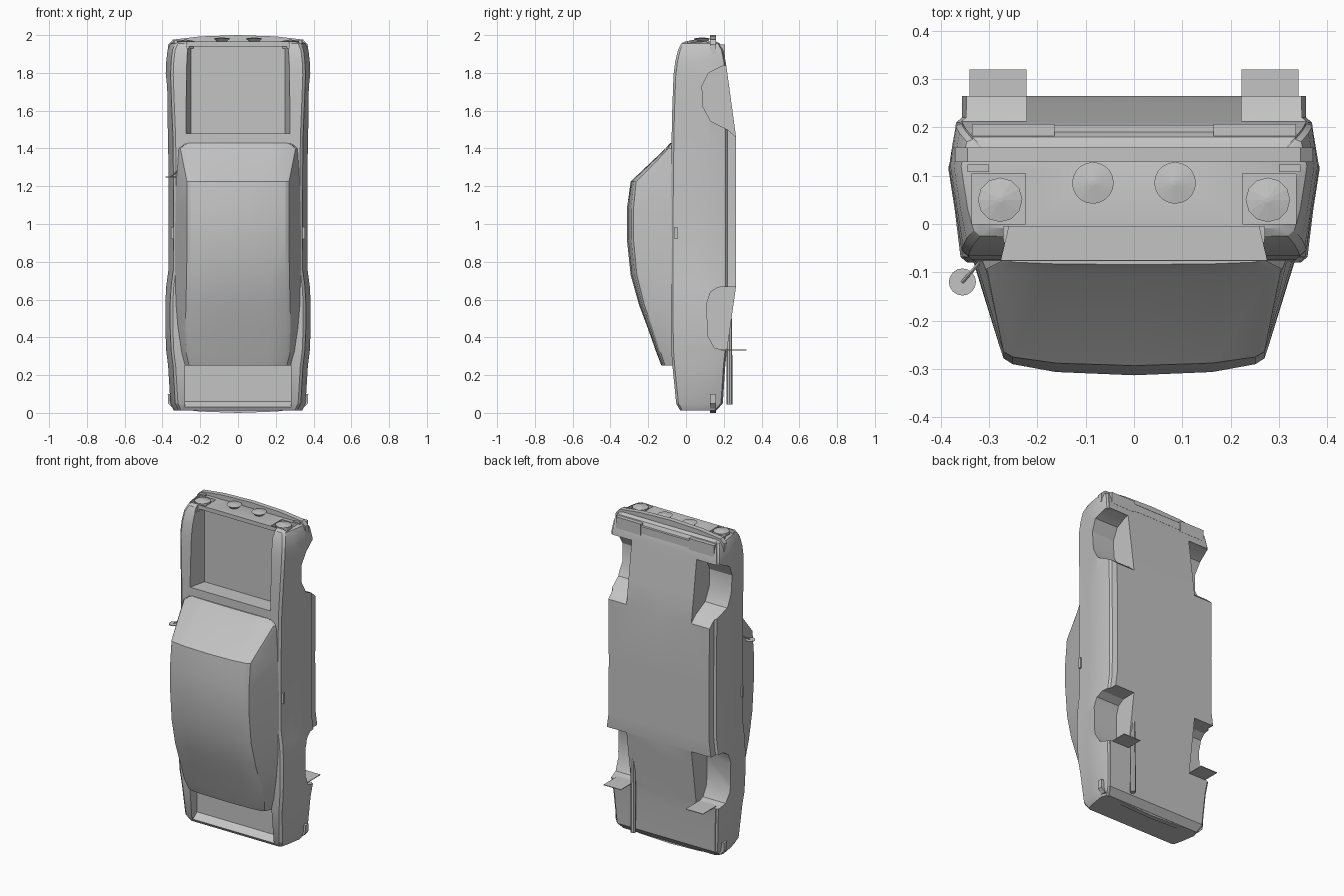
import bpy, bmesh, math
from mathutils import Vector

if "Cube" in bpy.data.objects:
    bpy.data.objects.remove(bpy.data.objects["Cube"])

GREY = bpy.data.materials.new("plain grey")
GREY.diffuse_color = (0.55, 0.55, 0.55, 1)
GREY.use_nodes = True
GREY.node_tree.nodes["Principled BSDF"].inputs["Base Color"].default_value = GREY.diffuse_color


def finish(bm, name, smooth=None):
    bmesh.ops.recalc_face_normals(bm, faces=bm.faces)
    me = bpy.data.meshes.new(name)
    bm.to_mesh(me)
    bm.free()
    ob = bpy.data.objects.new(name, me)
    bpy.context.collection.objects.link(ob)
    me.materials.append(GREY)
    if smooth:
        shade(ob, smooth)
    return ob


def shade(ob, angle):
    bpy.ops.object.select_all(action='DESELECT')
    ob.select_set(True)
    bpy.context.view_layer.objects.active = ob
    bpy.ops.object.shade_smooth_by_angle(angle=math.radians(angle))


def loft(name, stations, section, smooth=None):
    """Skin mirrored half sections; each half starts and ends on x = 0."""
    bm = bmesh.new()
    rings = []
    for st in stations:
        half = section(*st)
        pts = half + [(-x, y) for x, y in reversed(half[1:-1])]
        rings.append([bm.verts.new((x, y, st[0])) for x, y in pts])
    n = len(rings[0])
    for a, b in zip(rings, rings[1:]):
        for i in range(n):
            j = (i + 1) % n
            bm.faces.new((a[i], a[j], b[j], b[i]))
    bm.faces.new(rings[0])
    bm.faces.new(rings[-1])
    return finish(bm, name, smooth)


def prism(name, pts, lo, hi, axis='x'):
    """Extrude (y, z) points along x, or (x, z) points along y."""
    bm = bmesh.new()
    put = (lambda p, d: (d, p[0], p[1])) if axis == 'x' else (lambda p, d: (p[0], d, p[1]))
    a, b = ([bm.verts.new(put(p, d)) for p in pts] for d in (lo, hi))
    n = len(pts)
    for i in range(n):
        j = (i + 1) % n
        bm.faces.new((a[i], a[j], b[j], b[i]))
    bm.faces.new(a)
    bm.faces.new(b)
    return finish(bm, name)


def box(name, x, y, z):
    return prism(name, [(y[0], z[0]), (y[1], z[0]), (y[1], z[1]), (y[0], z[1])], x[0], x[1])


def rod(name, p, q, r1, r2, sides=12):
    p, q = Vector(p), Vector(q)
    bm = bmesh.new()
    bmesh.ops.create_cone(bm, cap_ends=True, segments=sides, radius1=r1, radius2=r2, depth=(q - p).length)
    bm.transform((q - p).to_track_quat('Z', 'Y').to_matrix().to_4x4())
    bmesh.ops.translate(bm, vec=(p + q) / 2, verts=bm.verts)
    return finish(bm, name)


def cut(ob, cutter):
    cutter.hide_render = True
    mod = ob.modifiers.new("cut", 'BOOLEAN')
    mod.operation = 'DIFFERENCE'
    mod.solver = 'EXACT'
    mod.object = cutter
    bpy.context.view_layer.objects.active = ob
    bpy.ops.object.modifier_apply(modifier=mod.name)
    bpy.data.objects.remove(cutter)


# Main body shell: z, half width, upper y, underside y
BODY = [
    (0.012, 0.340, -0.030, 0.160), (0.050, 0.358, -0.052, 0.195),
    (0.250, 0.370, -0.072, 0.208), (0.330, 0.380, -0.078, 0.217),
    (0.450, 0.385, -0.080, 0.234), (0.580, 0.385, -0.080, 0.252),
    (0.670, 0.380, -0.080, 0.265), (0.760, 0.368, -0.080, 0.265),
    (1.100, 0.367, -0.080, 0.265), (1.460, 0.370, -0.076, 0.265),
    (1.600, 0.376, -0.073, 0.246), (1.790, 0.383, -0.066, 0.220),
    (1.860, 0.380, -0.057, 0.210), (1.920, 0.373, -0.043, 0.198),
    (1.955, 0.358, -0.025, 0.180), (1.965, 0.340, -0.008, 0.160),
]


def body_section(z, w, yt, yb):
    return [(0, yt), (w - 0.040, yt), (w - 0.026, yt + 0.012), (w - 0.014, 0.03),
            (w, 0.12), (w - 0.012, min(0.21, yb - 0.010)),
            (w - 0.024, min(0.22, yb - 0.005)), (w - 0.024, yb), (0, yb)]


body = loft("body", BODY, body_section)

# Open front bay, low nose edge and open rear deck
cut(body, loft("bay_cutter", [(1.48,), (1.94,)],
               lambda z: [(0, -0.2), (0.305, -0.2), (0.25, 0.03), (0, 0.03)]))
cut(body, box("nose_cutter", (-0.27, 0.27), (-0.2, -0.005), (1.93, 2.0)))
cut(body, prism("deck_cutter", [(-0.2, 0.25), (0.0, 0.25), (0.0, 0.06), (-0.04, 0.03), (-0.2, 0.03)],
                -0.28, 0.28))

# Wheel arches and headlight pockets on both sides
REAR_ARCH = [(0.4, 0.335), (0.20, 0.33), (0.15, 0.345), (0.115, 0.41),
             (0.11, 0.58), (0.13, 0.64), (0.17, 0.665), (0.4, 0.67)]
FRONT_ARCH = [(0.4, 1.46), (0.265, 1.46), (0.22, 1.50), (0.13, 1.545), (0.09, 1.62),
              (0.085, 1.73), (0.12, 1.80), (0.19, 1.835), (0.4, 1.85)]
for s in (-1, 1):
    for arch in (REAR_ARCH, FRONT_ARCH):
        cut(body, prism("arch_cutter", arch, s * 0.222, s * 0.5))
    cut(body, box("pocket_cutter", (s * 0.225, s * 0.335), (0.0, 0.105), (1.945, 2.0)))
shade(body, 28)

# Cabin: z, base half width, roof half width, roof edge y, crown y
CABIN = [
    (0.250, 0.285, 0.255, -0.118, -0.130), (0.320, 0.305, 0.272, -0.145, -0.157),
    (0.450, 0.325, 0.278, -0.185, -0.203), (0.570, 0.335, 0.276, -0.228, -0.248),
    (0.730, 0.338, 0.272, -0.268, -0.293), (0.920, 0.338, 0.270, -0.286, -0.313),
    (1.080, 0.336, 0.270, -0.286, -0.313), (1.225, 0.332, 0.270, -0.272, -0.293),
    (1.400, 0.320, 0.305, -0.098, -0.108), (1.430, 0.290, 0.270, -0.078, -0.084),
]


def cabin_section(z, b, t, ye, yc):
    return [(0, yc), (t * 0.6, yc + (ye - yc) * 0.25), (t * 0.93, ye - (ye - yc) * 0.15),
            (t, ye + 0.008), (t + (b - t) * 0.12, ye + (-0.07 - ye) * 0.15), (b, -0.06), (0, -0.06)]


loft("cabin", CABIN, cabin_section, 22)


# Wrap-around bumpers
def bumper(name, place):
    outer = [(0.372, 0.10), (0.370, 0.05), (0.345, 0.024), (0.2, 0.007)]
    inner = [(0.2, 0.045), (0.335, 0.055), (0.352, 0.10)]
    pts = ([(x, place(d)) for x, d in outer] + [(0, place(0))]
           + [(-x, place(d)) for x, d in reversed(outer)]
           + [(-x, place(d)) for x, d in reversed(inner)]
           + [(x, place(d)) for x, d in inner])
    prism(name, pts, 0.128, 0.158, 'y')


bumper("front_bumper", lambda d: 2.0 - d)
bumper("rear_bumper", lambda d: d)

# Front valance, stepped back in the middle
box("valance_middle", (-0.165, 0.165), (0.15, 0.205), (1.89, 1.935))
for s in (-1, 1):
    box("valance_side", (s * 0.165, s * 0.335), (0.15, 0.207), (1.88, 1.95))
    # Lamps
    rod("headlight", (s * 0.277, 0.05, 1.93), (s * 0.277, 0.05, 1.968), 0.046, 0.046)
    rod("headlight_lens", (s * 0.277, 0.05, 1.968), (s * 0.277, 0.05, 1.976), 0.046, 0.005)
    rod("driving_lamp", (s * 0.085, 0.085, 1.96), (s * 0.085, 0.085, 1.982), 0.02, 0.043, 20)
    rod("driving_lamp_lens", (s * 0.085, 0.085, 1.982), (s * 0.085, 0.085, 1.988), 0.043, 0.005, 20)
    box("indicator", (s * 0.30, s * 0.345), (0.108, 0.123), (1.94, 1.972))
    # Door handle and rear mud flap
    box("door_handle", (s * 0.33, s * 0.354), (-0.062, -0.046), (0.92, 0.985))
    box("mud_flap", (s * 0.222, s * 0.34), (0.13, 0.32), (0.331, 0.335))

# Exhaust pipe
rod("exhaust", (0.2, 0.23, 0.045), (0.2, 0.23, 0.50), 0.016, 0.014, 8)

# Single side mirror on its stalk
rod("mirror_stalk", (-0.315, -0.075, 1.285), (-0.355, -0.12, 1.25), 0.004, 0.004, 6)
rod("mirror", (-0.355, -0.12, 1.247), (-0.355, -0.12, 1.251), 0.028, 0.028, 16)
